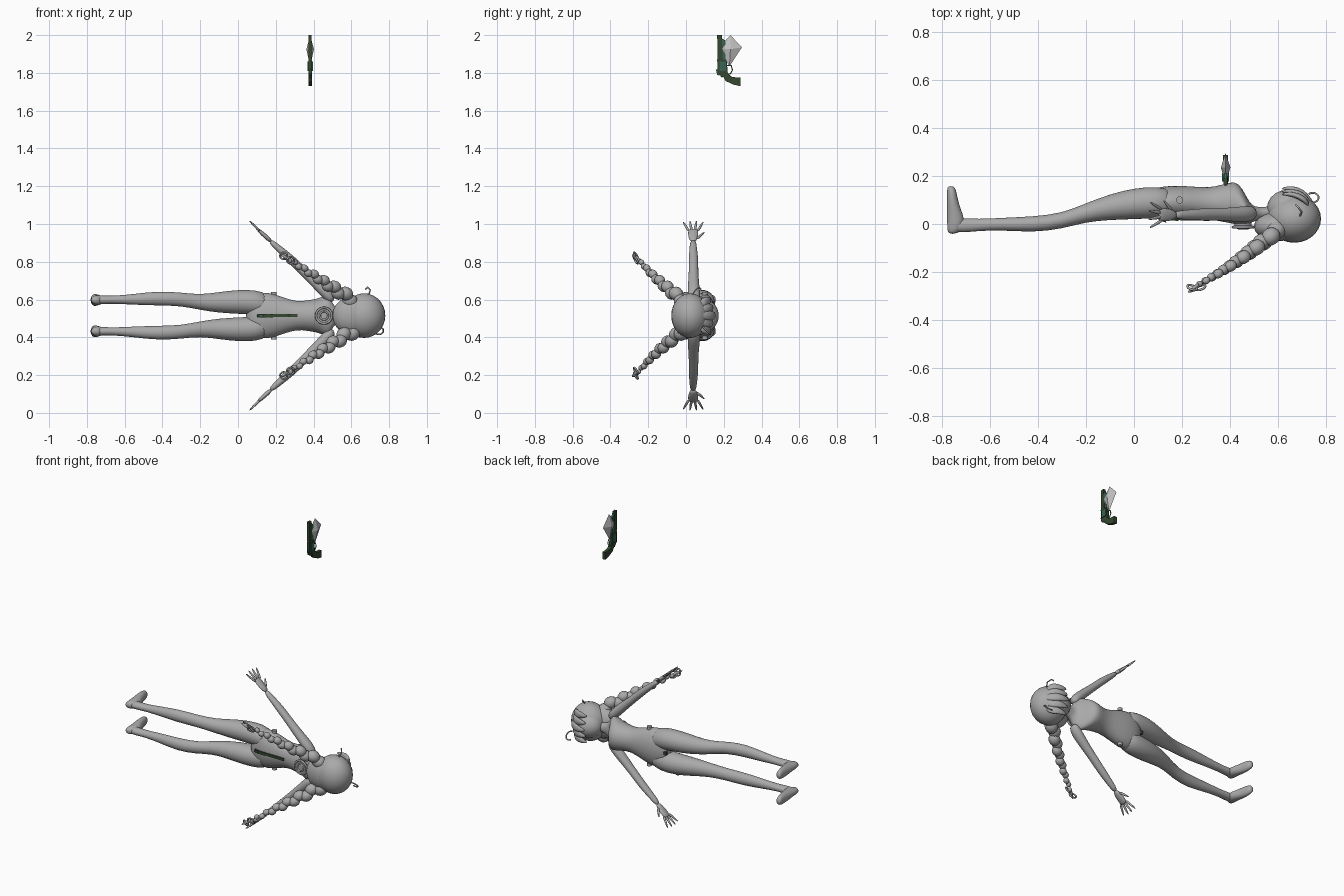
import bpy, bmesh, math
from mathutils import Vector, Matrix

if "Cube" in bpy.data.objects:
    bpy.data.objects.remove(bpy.data.objects["Cube"])

MID = 0.515                      # height of the figure's mirror plane
X, Y, Z = Vector((1, 0, 0)), Vector((0, 1, 0)), Vector((0, 0, 1))


def material(name, col):
    m = bpy.data.materials.new(name)
    m.diffuse_color = (*col, 1)
    m.use_nodes = True
    m.node_tree.nodes["Principled BSDF"].inputs["Base Color"].default_value = m.diffuse_color
    return m


GREY = material("figure grey", (0.40, 0.40, 0.40))
PALE = material("crystal grey", (0.55, 0.55, 0.55))
GREEN = material("dark green", (0.035, 0.065, 0.03))
TEAL = material("dark teal", (0.04, 0.13, 0.09))


def finish(bm, name, mat, smooth=True, subdiv=0):
    bmesh.ops.recalc_face_normals(bm, faces=bm.faces)
    me = bpy.data.meshes.new(name)
    for f in bm.faces:
        f.smooth = smooth
    bm.to_mesh(me)
    bm.free()
    me.materials.append(mat)
    ob = bpy.data.objects.new(name, me)
    bpy.context.collection.objects.link(ob)
    if subdiv:
        mod = ob.modifiers.new("round", 'SUBSURF')
        mod.levels = mod.render_levels = subdiv
    return ob


def loft(name, rings, u=Y, v=Z, mat=GREY, n=14, subdiv=1):
    """Skin elliptical rings (centre, radius along u, radius along v)."""
    bm = bmesh.new()
    loops = []
    for c, a, b in rings:
        loops.append([bm.verts.new(Vector(c) + u * a * math.cos(t) + v * b * math.sin(t))
                      for t in (2 * math.pi * i / n for i in range(n))])
    for p, q in zip(loops, loops[1:]):
        for i in range(n):
            bm.faces.new((p[i], p[(i + 1) % n], q[(i + 1) % n], q[i]))
    bm.faces.new(loops[0])
    bm.faces.new(loops[-1])
    return finish(bm, name, mat, True, subdiv)


def ball(name, c, r, rot=Matrix(), mat=GREY, seg=20):
    bm = bmesh.new()
    bmesh.ops.create_uvsphere(bm, u_segments=seg, v_segments=seg // 2, radius=1,
                              matrix=Matrix.Translation(c) @ rot @ Matrix.Diagonal((*r, 1)))
    return finish(bm, name, mat)


def wire(name, pts, r, cyclic=False, mat=GREY):
    cu = bpy.data.curves.new(name, 'CURVE')
    cu.dimensions = '3D'
    cu.bevel_depth, cu.bevel_resolution, cu.use_fill_caps = r, 2, True
    sp = cu.splines.new('POLY')
    sp.points.add(len(pts) - 1)
    for p, co in zip(sp.points, pts):
        p.co = (*co, 1)
    sp.use_cyclic_u = cyclic
    cu.materials.append(mat)
    ob = bpy.data.objects.new(name, cu)
    bpy.context.collection.objects.link(ob)


def ring(name, c, u, v, r, thick):
    c = Vector(c)
    wire(name, [c + (u * math.cos(t) + v * math.sin(t)) * r
                for t in (math.tau * i / 24 for i in range(24))], thick, True)


def disc(name, c, axis, r, depth):
    bm = bmesh.new()
    rot = Z.rotation_difference(axis).to_matrix().to_4x4()
    bmesh.ops.create_cone(bm, cap_ends=True, segments=24, radius1=r, radius2=r, depth=depth,
                          matrix=Matrix.Translation(c) @ rot)
    return finish(bm, name, GREY, False)


# torso and neck, running along x
torso = [(.04, .09, .035, .06), (.09, .09, .064, .122), (.16, .09, .072, .126), (.24, .09, .068, .098),
         (.31, .085, .066, .074), (.37, .087, .078, .082), (.42, .09, .092, .09), (.45, .075, .08, .104),
         (.48, .045, .045, .11), (.503, .042, .03, .06), (.53, .045, .026, .028), (.6, .05, .026, .028)]
loft("torso", [((x, y, MID), a, b) for x, y, a, b in torso], n=20)

# head and hair cap
ball("head", (.642, .065, MID), (.088, .078, .076))
ball("hair_cap", (.668, .022, MID), (.112, .1, .118), seg=28)
ball("nape_hair", (.60, -.01, MID), (.1, .062, .1))
for i in range(-2, 3):           # fringe locks over the forehead
    z = MID + i * .038
    d = .012 * abs(i)
    loft("fringe_lock", [((.755 - d, .07, MID + i * .02), .012, .014), ((.725, .115 - d, z), .016, .026),
                         ((.685, .143 - d, z), .014, .026), ((.64, .150 - d, z + i * .003), .009, .016),
                         ((.615, .147 - d, z + i * .004), .003, .003)], n=10)

# loose curled strands
wire("upper_strand", [(.69, .03, .62), (.70, .05, .65), (.685, .07, .665), (.675, .08, .655)], .004)
wire("crown_strand", [Vector((.745, .11, .435)) + Vector((.025 * math.cos(t), .02 * math.sin(t), -.02 * math.sin(t)))
                      for t in (-1.6 + .35 * i for i in range(12))], .004)

# chest-back disc with rims
disc("back_disc", (.455, -.002, MID), Y, .036, .03)
ring("back_disc_rim", (.455, -.013, MID), X, Z, .042, .006)
ring("back_disc_inner_rim", (.455, -.017, MID), X, Z, .022, .005)

legs = [(-.765, -.008, .083, .025, .024), (-.71, -.006, .083, .031, .023), (-.65, -.004, .084, .025, .021),
        (-.55, 0, .086, .026, .029), (-.42, -.002, .092, .034, .039), (-.3, .012, .087, .033, .036),
        (-.2, .048, .07, .04, .041), (-.1, .071, .07, .055, .056), (0, .085, .073, .066, .065),
        (.09, .09, .071, .068, .067), (.17, .09, .055, .056, .06)]
feet = [(-.042, -.757, .018, .016), (-.02, -.746, .034, .025), (.02, -.742, .038, .028), (.06, -.752, .03, .031),
        (.11, -.758, .022, .034), (.145, -.761, .019, .028), (.158, -.764, .013, .014)]

for s, side in ((1, "upper"), (-1, "lower")):
    def P(x, y, dz):
        return Vector((x, y, MID + s * dz))

    # leg and foot
    loft(side + "_leg", [(P(x, y, dz), a, b) for x, y, dz, a, b in legs], n=16)
    loft(side + "_foot", [(P(x, y, .083), a, b) for y, x, a, b in feet], u=X)
    disc(side + "_hip_disc", P(.19, .10, .117), Z, .015, .018)

    # arm, along a diagonal in the x-z plane
    d = Vector((-.71, 0, .705 * s))
    w = Vector((.705 * s, 0, .71))
    loft(side + "_arm", [(P(.505, .045, .075), .026, .022), (P(.475, .042, .11), .036, .032),
                         (P(.42, .04, .165), .03, .028), (P(.34, .04, .24), .025, .023),
                         (P(.28, .04, .30), .026, .023), (P(.21, .038, .36), .02, .018),
                         (P(.168, .038, .398), .016, .013)], Y, w)
    # hand with spread fingers
    loft(side + "_palm", [(P(.178, .038, .39), .016, .012), (P(.145, .038, .42), .029, .013),
                          (P(.112, .038, .45), .029, .010), (P(.104, .038, .457), .02, .006)], Y, w, n=10)
    for i in range(4):
        k = i - 1.5
        base = P(.118, .038 + k * .015, .445)
        tip = base + d * (.088 - .008 * abs(k)) + Y * k * .021
        loft(side + "_finger", [(base, .009, .008), (base.lerp(tip, .5), .0075, .007), (tip, .004, .004)],
             Y, w, n=8)
    thumb = P(.16, .055, .405)
    tip = thumb + d * .055 + Y * .045
    loft(side + "_thumb", [(thumb, .012, .009), (thumb.lerp(tip, .5), .009, .008), (tip, .004, .004)], Y, w, n=8)

    # braid of alternating overlapping lobes
    a, b = P(.60, -.025, .085), P(.275, -.25, .295)
    rot = X.rotation_difference(b - a).to_matrix().to_4x4()
    across = (b - a).cross(Y).normalized()
    for i in range(13):
        t = i / 12
        r = .043 * (1 - t) + .014 * t
        c = a.lerp(b, t ** .9) + across * (r * .25 * (-1) ** i) - Y * .012 * math.sin(math.pi * t)
        ball(side + "_braid_lobe", c, (r * 1.05, r * .9, r * .9), rot, seg=14)
    # braid tie loops and tail tuft
    for k in (-1, 1):
        ring(side + "_braid_loop", P(.26 + k * .018, -.265, .305 - k * .012), (X + Y * k * .3).normalized(),
             (Z - Y * .5).normalized(), .02, .005)
    loft(side + "_braid_tuft", [(b, .013, .013), (P(.25, -.27, .31), .016, .014), (P(.222, -.285, .325), .003, .003)],
         n=8)


# pistol: side profiles in (y, z), thickened along x
def pistol(place):
    def plate(name, pts, half, mat):
        bm = bmesh.new()
        f = bm.faces.new([bm.verts.new((-half, y, z)) for y, z in pts])
        ext = bmesh.ops.extrude_face_region(bm, geom=[f])["geom"]
        bmesh.ops.translate(bm, vec=(2 * half, 0, 0), verts=[e for e in ext if isinstance(e, bmesh.types.BMVert)])
        bm.transform(place)
        finish(bm, name, mat, False)

    plate("pistol_barrel", [(.165, 2.0), (.19, 2.0), (.195, 1.86), (.168, 1.86)], .008, GREEN)
    plate("pistol_underlug", [(.188, 1.985), (.21, 1.97), (.21, 1.86), (.188, 1.86)], .006, TEAL)
    plate("pistol_frame", [(.165, 1.87), (.215, 1.87), (.222, 1.79), (.19, 1.775), (.168, 1.80)], .009, GREEN)
    plate("pistol_cylinder", [(.178, 1.86), (.212, 1.86), (.212, 1.81), (.178, 1.81)], .014, TEAL)
    plate("pistol_hammer", [(.158, 1.82), (.172, 1.815), (.178, 1.785), (.165, 1.79)], .004, TEAL)
    plate("pistol_grip", [(.185, 1.80), (.222, 1.795), (.245, 1.778), (.288, 1.775), (.288, 1.73),
                          (.25, 1.738), (.21, 1.757)], .010, GREEN)
    wire("pistol_trigger_guard", [place @ Vector((0, y, z)) for y, z in
                                  ((.215, 1.84), (.24, 1.838), (.246, 1.815), (.235, 1.795), (.22, 1.793))],
         .003, mat=TEAL)


pistol(Matrix.Translation((.382, 0, 0)))
# second pistol laid along the body
pistol(Matrix(((0, 0, 1, -1.685), (0, 1, 0, -.152), (1, 0, 0, MID), (0, 0, 0, 1))))

# faceted crystal beside the pistol
bm = bmesh.new()
top, low = bm.verts.new((.382, .235, 2.0)), bm.verts.new((.382, .23, 1.835))
belt = [bm.verts.new(c) for c in ((.382, .172, 1.93), (.402, .235, 1.925), (.382, .296, 1.935), (.362, .235, 1.925))]
for i in range(4):
    bm.faces.new((belt[i], belt[(i + 1) % 4], top))
    bm.faces.new((belt[(i + 1) % 4], belt[i], low))
finish(bm, "crystal", PALE, False)
